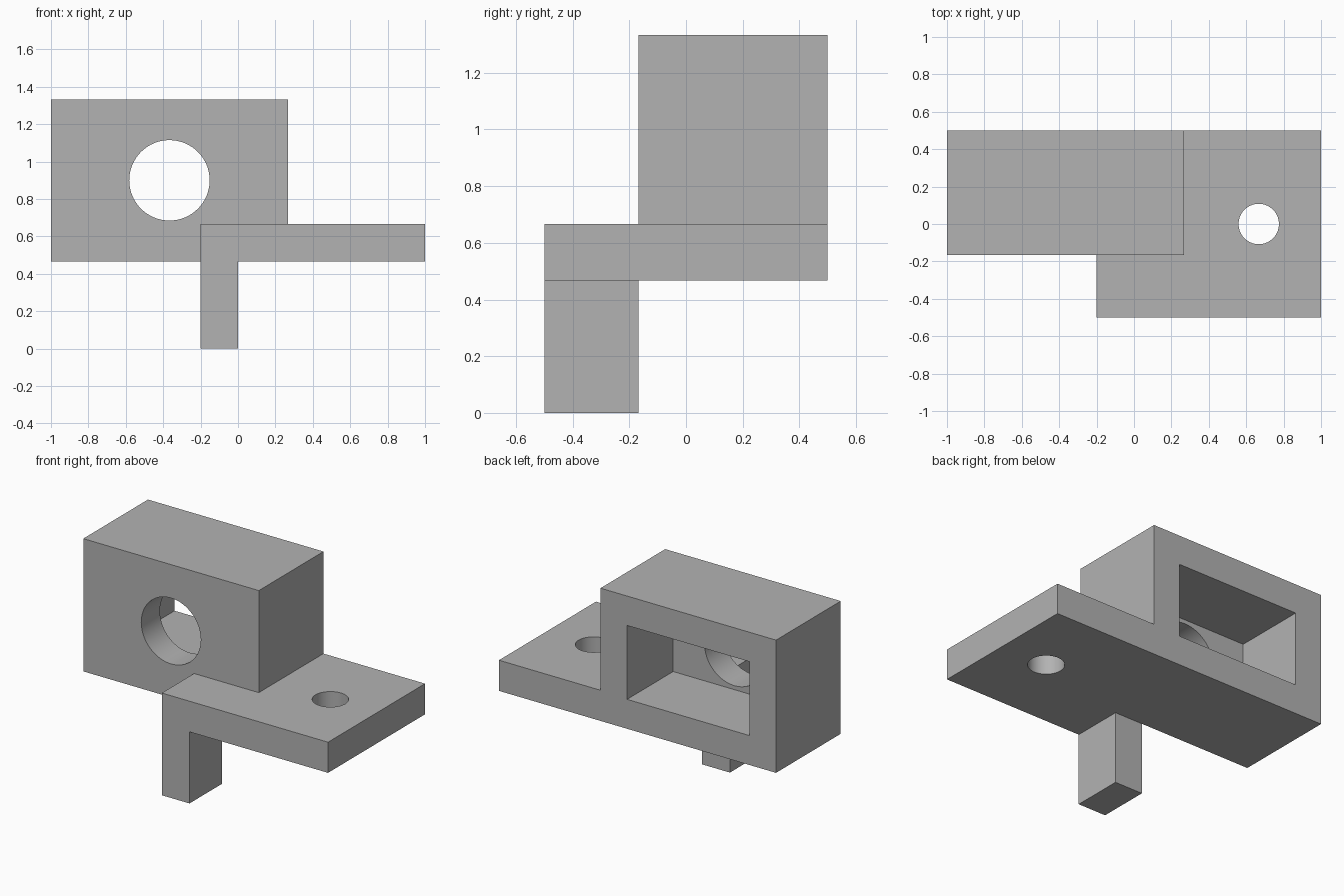
import bpy
from math import pi

default = bpy.data.objects.get("Cube")
if default:
    bpy.data.objects.remove(default, do_unlink=True)

# Single flat colour
grey = bpy.data.materials.new("plain grey")
colour = (0.45, 0.45, 0.45, 1)
grey.use_nodes = True
grey.diffuse_color = colour
grey.node_tree.nodes["Principled BSDF"].inputs["Base Color"].default_value = colour


def box(name, low, high):
    """Axis-aligned box between two corners."""
    centre = [(a + b) / 2 for a, b in zip(low, high)]
    bpy.ops.mesh.primitive_cube_add(size=1, location=centre)
    obj = bpy.context.object
    obj.name = name
    obj.scale = [b - a for a, b in zip(low, high)]
    bpy.ops.object.transform_apply(location=True, rotation=True, scale=True)
    obj.data.materials.append(grey)
    return obj


def drill(name, centre, radius, length, tilt=0):
    """Round cutter, upright unless tilted about x."""
    bpy.ops.mesh.primitive_cylinder_add(vertices=64, radius=radius, depth=length,
                                        location=centre, rotation=(tilt, 0, 0))
    obj = bpy.context.object
    obj.name = name
    bpy.ops.object.transform_apply(location=True, rotation=True, scale=True)
    obj.data.materials.append(grey)
    return obj


def combine(target, tool, operation):
    """Apply a boolean and discard the tool."""
    mod = target.modifiers.new(tool.name, "BOOLEAN")
    mod.operation = operation
    mod.solver = "EXACT"
    mod.object = tool
    bpy.ops.object.select_all(action="DESELECT")
    target.select_set(True)
    bpy.context.view_layer.objects.active = target
    bpy.ops.object.modifier_apply(modifier=mod.name)
    bpy.data.objects.remove(tool, do_unlink=True)


# Shared levels
base, deck, top = 0.467, 0.667, 1.333
left, front, back = 0.267, -0.167, 0.5
wall = 0.192

# Housing block, mounting plate and leg joined into one solid
bracket = box("bracket", (-1, front, base), (left, back, top))
plate = box("mounting_plate", (-0.2, -0.5, base), (1, back, deck))
leg = box("leg", (-0.2, -0.5, 0), (0, front, deck))
combine(plate, leg, "UNION")
combine(bracket, plate, "UNION")

# Rectangular pocket open at the back
pocket = box("pocket", (-1 + wall, front + wall, base + wall),
             (left - wall, back + 0.2, top - wall))
combine(bracket, pocket, "DIFFERENCE")

# Round opening through the front wall, and bolt hole through the plate
opening = drill("front_opening", ((left - 1) / 2, front, 0.9), 0.215, 0.6, pi / 2)
combine(bracket, opening, "DIFFERENCE")
bolt = drill("bolt_hole", (0.667, 0, 0.567), 0.108, 0.5)
combine(bracket, bolt, "DIFFERENCE")

# Smooth bores, sharp corners
bpy.ops.object.select_all(action="DESELECT")
bracket.select_set(True)
bpy.context.view_layer.objects.active = bracket
bpy.ops.object.shade_smooth_by_angle(angle=pi / 6)
